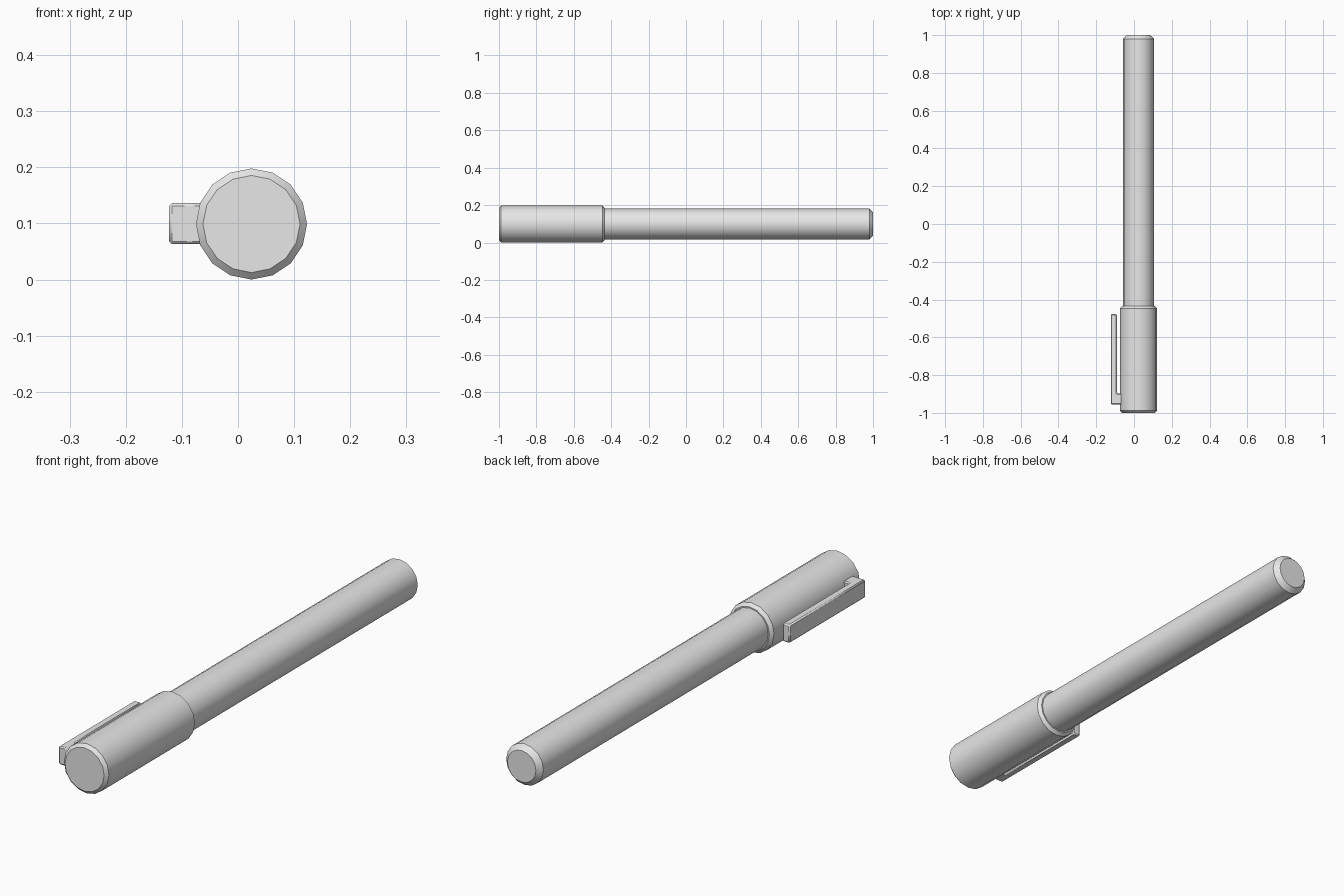
import bpy
import bmesh
from math import pi, cos, sin

default = bpy.data.objects.get("Cube")
if default:
    bpy.data.objects.remove(default, do_unlink=True)

AXIS_X, AXIS_Z, SIDES = 0.024, 0.099, 16

grey = bpy.data.materials.new("light_grey")
grey.use_nodes = True
grey.diffuse_color = (0.8, 0.8, 0.8, 1)
grey.node_tree.nodes["Principled BSDF"].inputs["Base Color"].default_value = (0.8, 0.8, 0.8, 1)


def finish(name, bm):
    """Turn a bmesh into a named object with smooth sides and sharp edges."""
    bmesh.ops.recalc_face_normals(bm, faces=bm.faces)
    mesh = bpy.data.meshes.new(name)
    bm.to_mesh(mesh)
    bm.free()
    mesh.materials.append(grey)
    obj = bpy.data.objects.new(name, mesh)
    bpy.context.collection.objects.link(obj)
    bpy.ops.object.select_all(action='DESELECT')
    obj.select_set(True)
    bpy.context.view_layer.objects.active = obj
    bpy.ops.object.shade_smooth_by_angle(angle=pi / 6)
    return obj


def turned(name, profile):
    """Closed solid turned around the pen's axis from (y, radius) points."""
    bm = bmesh.new()
    rings = []
    for y, r in profile:
        angles = [2 * pi * i / SIDES for i in range(SIDES)]
        rings.append([bm.verts.new((AXIS_X + r * cos(a), y, AXIS_Z + r * sin(a)))
                      for a in angles])
    for a, b in zip(rings, rings[1:]):
        for i in range(SIDES):
            j = (i + 1) % SIDES
            bm.faces.new((a[i], a[j], b[j], b[i]))
    bm.faces.new(rings[0])
    bm.faces.new(rings[-1])
    return finish(name, bm)


# Barrel, tucked into the cap, with a chamfered far end
turned("barrel", [(-0.55, 0.082), (0.98, 0.082), (1.0, 0.063)])

# Cap, chamfered at both ends
turned("cap", [(-1.0, 0.0865), (-0.988, 0.099), (-0.447, 0.099), (-0.435, 0.087)])

# Pocket clip: an L-shaped outline given width, with chamfered edges
outline = [(-0.05, -0.955), (-0.123, -0.955), (-0.123, -0.477),
           (-0.09, -0.477), (-0.09, -0.897), (-0.05, -0.897)]
bm = bmesh.new()
base = bm.faces.new([bm.verts.new((x, y, 0.063)) for x, y in outline])
top = bmesh.ops.extrude_face_region(bm, geom=[base])["geom"]
bmesh.ops.translate(bm, vec=(0, 0, 0.073),
                    verts=[v for v in top if isinstance(v, bmesh.types.BMVert)])
clip = finish("pocket_clip", bm)
bevel = clip.modifiers.new("chamfer", 'BEVEL')
bevel.width = 0.005
bevel.segments = 1
